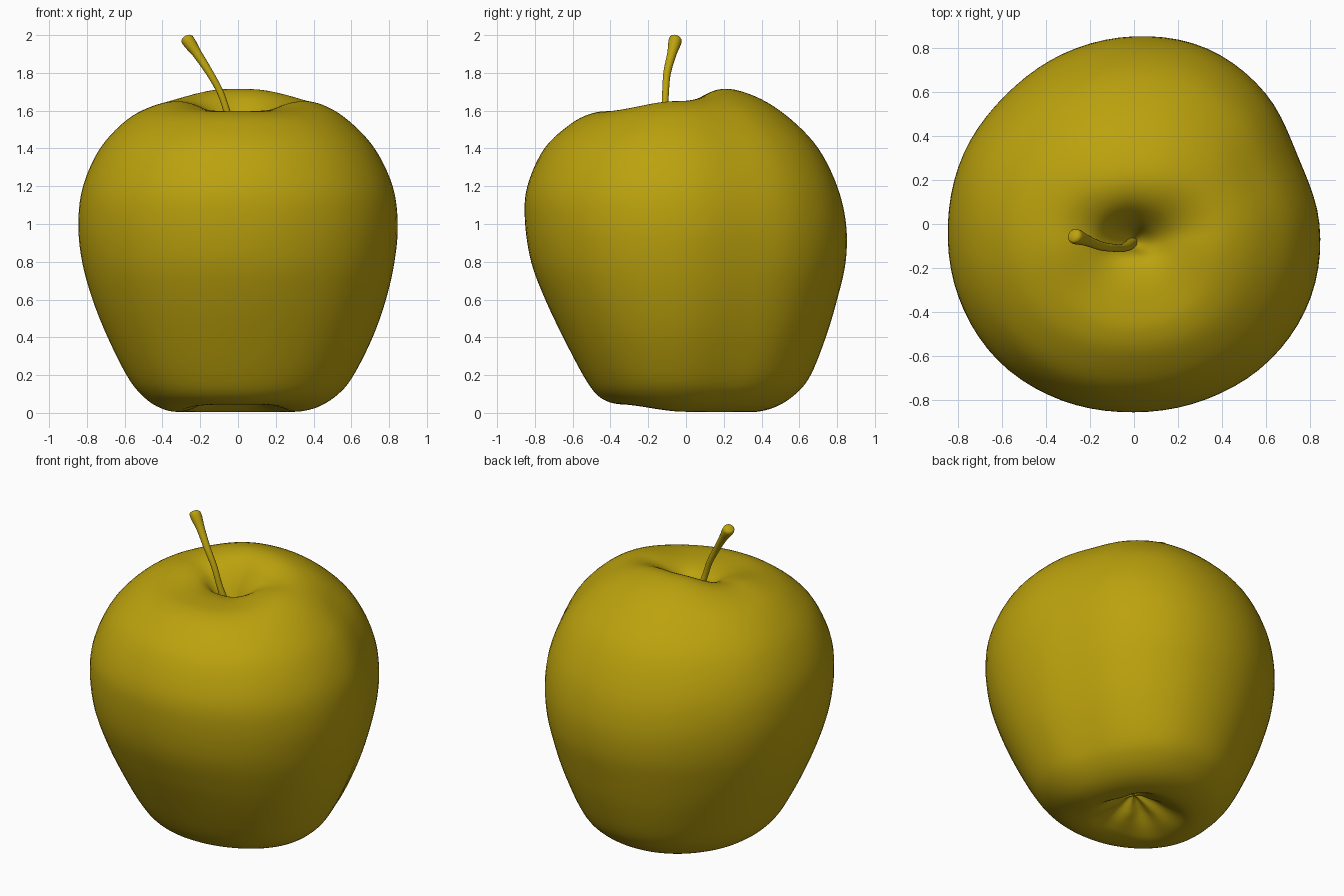
import bpy, bmesh, math
from mathutils import Vector

if "Cube" in bpy.data.objects:
    bpy.data.objects.remove(bpy.data.objects["Cube"])


def catmull(a, b, c, d, t):
    return 0.5 * (2*b + (c-a)*t + (2*a-5*b+4*c-d)*t*t + (3*b-a-3*c+d)*t**3)


def sample(rows, t):
    """Smooth interpolation through rows of numbers at float index t."""
    n = len(rows) - 1
    i = min(int(t), n - 1)
    p = [rows[max(0, min(n, i + k))] for k in (-1, 0, 1, 2)]
    return [catmull(*v, t - i) for v in zip(*p)]


def loft(name, rings, mat):
    bm = bmesh.new()
    loops = [[bm.verts.new(p) for p in ring] for ring in rings]
    n = len(loops[0])
    for a, b in zip(loops, loops[1:]):
        for k in range(n):
            j = (k + 1) % n
            bm.faces.new((a[k], a[j], b[j], b[k]))
    bm.faces.new(loops[0][::-1])
    bm.faces.new(loops[-1])
    bmesh.ops.recalc_face_normals(bm, faces=bm.faces)
    for f in bm.faces:
        f.smooth = True
    me = bpy.data.meshes.new(name)
    bm.to_mesh(me)
    bm.free()
    me.materials.append(mat)
    ob = bpy.data.objects.new(name, me)
    bpy.context.collection.objects.link(ob)
    return ob


skin = bpy.data.materials.new("yellow_green")
skin.diffuse_color = (0.5, 0.36, 0.004, 1)
skin.use_nodes = True
skin.node_tree.nodes["Principled BSDF"].inputs["Base Color"].default_value = skin.diffuse_color

# Profiles from bottom hollow, up the side, into the stem hollow:
# radii to the right, back, left, front
radii = [
    (.003, .003, .003, .003), (.04, .04, .04, .04), (.12, .12, .12, .12),
    (.22, .24, .23, .21), (.30, .34, .33, .30), (.42, .47, .43, .40),
    (.53, .58, .515, .475), (.61, .66, .59, .545), (.71, .74, .69, .65),
    (.78, .80, .77, .745), (.825, .845, .825, .82), (.842, .847, .845, .853),
    (.815, .80, .82, .84), (.72, .70, .73, .75), (.58, .56, .59, .61),
    (.45, .40, .45, .50), (.33, .23, .32, .39), (.20, .11, .20, .25),
    (.10, .02, .12, .15), (.04, -.04, .04, .11), (.003, -.077, .003, .083)]
# heights in the same four directions
heights = [
    (.16, .16, .16, .16), (.155, .155, .155, .155), (.11, .11, .11, .11),
    (.03, .04, .035, .07), (.006, .004, .006, .045), (.03, .03, .035, .055),
    (.1, .1, .1, .1), (.2, .2, .2, .2), (.4, .4, .4, .4),
    (.6, .6, .6, .6), (.8, .8, .8, .8), (1, 1, 1, 1.02),
    (1.2, 1.2, 1.2, 1.2), (1.4, 1.4, 1.4, 1.4), (1.55, 1.55, 1.55, 1.53),
    (1.63, 1.66, 1.625, 1.585), (1.65, 1.715, 1.65, 1.598),
    (1.615, 1.685, 1.62, 1.59), (1.54, 1.58, 1.55, 1.55),
    (1.45, 1.45, 1.45, 1.45), (1.39, 1.39, 1.39, 1.39)]
# the hollow drifts forward towards the stem
drift = [(0,)] * 14 + [(-.01,), (-.03,), (-.05,), (-.07,)] + [(-.08,)] * 3
# uneven outline, every 22.5 degrees from the right
outline = [1, .955, .995, 1.015, 1, .985, .975, .99,
           1, 1.02, 1.03, 1.015, 1, 1.01, 1.03, 1.03]

SEG, SUB = 80, 5
rings = []
for s in range((len(radii) - 1) * SUB + 1):
    t = s / SUB
    R, Z, cy = sample(radii, t), sample(heights, t), sample(drift, t)[0]
    R[1] -= cy
    R[3] += cy
    ripple = 0.014 * max(0, 1 - abs(t - 2) / 2)
    ring = []
    for k in range(SEG):
        a = math.tau * k / SEG
        c, sn = math.cos(a), math.sin(a)
        ie, inn = (0 if c > 0 else 2), (1 if sn > 0 else 3)
        r = R[ie] * c*c + R[inn] * sn*sn
        z = Z[inn] + (Z[ie] - Z[inn]) * abs(c) ** (4 if sn < 0 else 3)
        u = 16 * k / SEG
        i = int(u)
        m = catmull(*[outline[(i + q) % 16] for q in (-1, 0, 1, 2)], u - i)
        r *= 1 + (m - 1) * min(1, r / .6)
        ring.append((r * c, cy + r * sn, z + ripple * math.cos(5 * a + .6)))
    rings.append(ring)
loft("fruit_body", rings, skin)

# Stem: x, y, z, radius along a bent path with a swollen tip
path = [(0, -.08, 1.36, .026), (-.03, -.10, 1.5, .022), (-.06, -.11, 1.6, .018),
        (-.095, -.108, 1.7, .018), (-.15, -.10, 1.8, .020),
        (-.215, -.075, 1.9, .025), (-.25, -.062, 1.95, .033),
        (-.268, -.056, 1.976, .034), (-.275, -.052, 1.988, .025),
        (-.278, -.05, 1.993, .003)]
rings = []
for s in range((len(path) - 1) * 4 + 1):
    t = s / 4
    x, y, z, r = sample(path, t)
    a = Vector(sample(path, max(0, t - .1))[:3])
    b = Vector(sample(path, min(len(path) - 1, t + .1))[:3])
    q = (b - a).to_track_quat('Z', 'Y')
    rings.append([Vector((x, y, z)) + q @ Vector((r * math.cos(math.tau*k/16),
                  r * math.sin(math.tau*k/16), 0)) for k in range(16)])
loft("stem", rings, skin)
